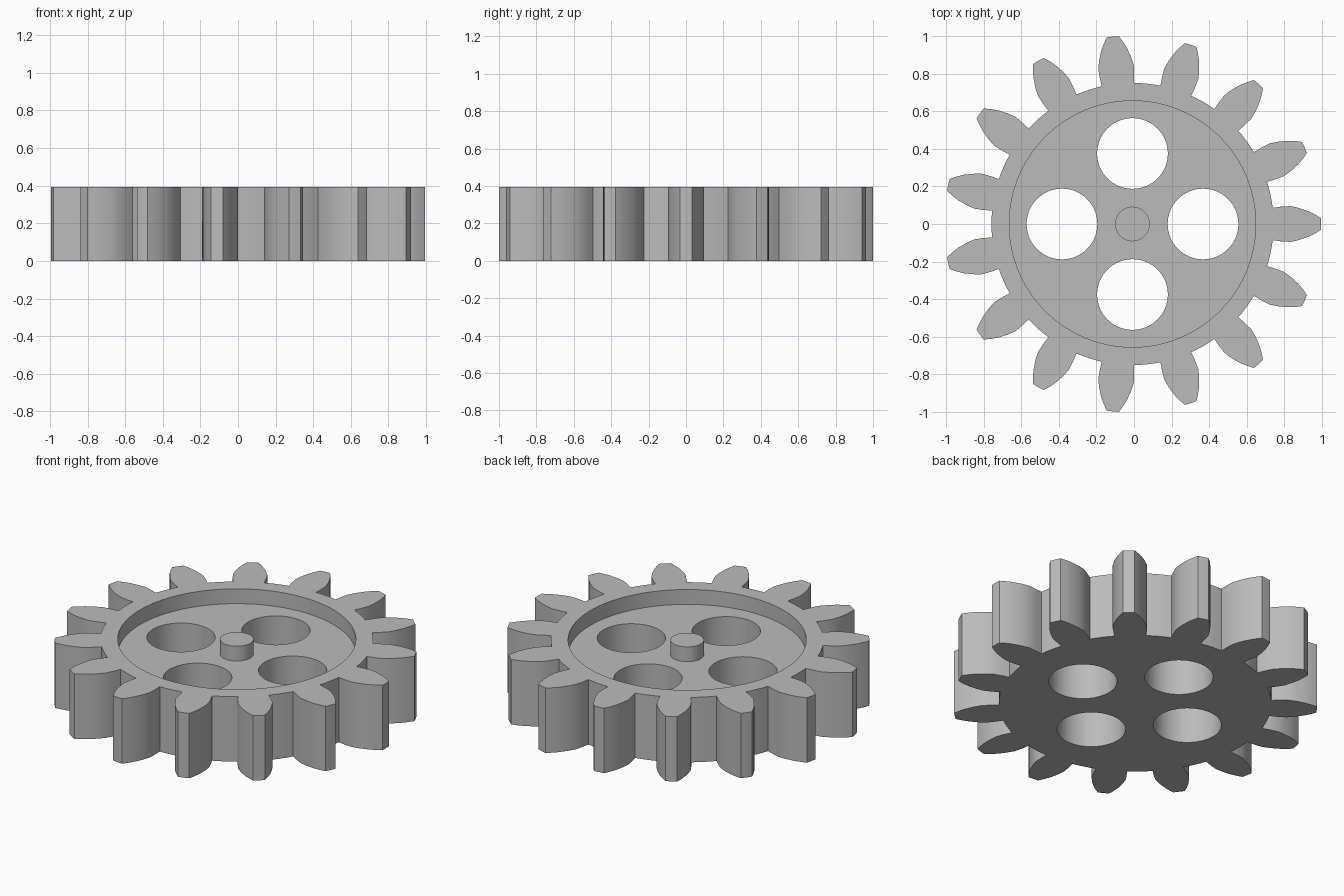
import bpy, bmesh, math
from mathutils import Vector

TEETH = 15
HEIGHT = 0.394
FLOOR = 0.304
CENTRE = Vector((-0.008, 0, 0))
ROOT_R = 0.75
# Half of one tooth, root to tip: (distance from centre, half width)
FLANK = [(0.745, 0.086), (0.79, 0.092), (0.84, 0.095), (0.885, 0.085),
         (0.933, 0.069), (0.97, 0.051), (1.001, 0.032)]

cube = bpy.data.objects.get("Cube")
if cube:
    bpy.data.objects.remove(cube, do_unlink=True)

grey = bpy.data.materials.new("mid grey")
grey.use_nodes = True
grey.diffuse_color = (0.5, 0.5, 0.5, 1)
grey.node_tree.nodes["Principled BSDF"].inputs["Base Color"].default_value = grey.diffuse_color


def prism(name, points, z0, z1):
    """Extrude a closed outline from z0 up to z1."""
    bm = bmesh.new()
    face = bm.faces.new([bm.verts.new((x, y, z0)) for x, y in points])
    top = bmesh.ops.extrude_face_region(bm, geom=[face])["geom"]
    moved = [v for v in top if isinstance(v, bmesh.types.BMVert)]
    bmesh.ops.translate(bm, verts=moved, vec=(0, 0, z1 - z0))
    bmesh.ops.recalc_face_normals(bm, faces=bm.faces)
    mesh = bpy.data.meshes.new(name)
    bm.to_mesh(mesh)
    bm.free()
    mesh.materials.append(grey)
    obj = bpy.data.objects.new(name, mesh)
    obj.location = CENTRE
    bpy.context.collection.objects.link(obj)
    return obj


def circle(radius, cx=0, cy=0, sides=96):
    steps = [math.tau * i / sides for i in range(sides)]
    return [(cx + radius * math.cos(a), cy + radius * math.sin(a)) for a in steps]


def gear_outline():
    """Teeth joined by short root arcs, anticlockwise."""
    tooth = [(r, -w) for r, w in FLANK] + [(1.002, 0)] + [(r, w) for r, w in reversed(FLANK)]
    polar = [(math.hypot(r, w), math.atan2(w, r)) for r, w in tooth]
    edge, pitch = polar[-1][1], math.tau / TEETH
    polar += [(ROOT_R, edge + (pitch - 2 * edge) * t) for t in (0.25, 0.5, 0.75)]
    return [(r * math.cos(a + k * pitch), r * math.sin(a + k * pitch))
            for k in range(TEETH) for r, a in polar]


def smooth(obj):
    bpy.ops.object.select_all(action='DESELECT')
    obj.select_set(True)
    bpy.context.view_layer.objects.active = obj
    bpy.ops.object.shade_smooth_by_angle(angle=math.radians(25))


# Toothed body, with a round recess and four through holes
body = prism("gear_body", gear_outline(), 0, HEIGHT)
cutters = [prism("recess_cutter", circle(0.655), FLOOR, HEIGHT + 0.1)]
for k in range(4):
    a = k * math.pi / 2
    ring = circle(0.188, 0.375 * math.cos(a), 0.375 * math.sin(a), 64)
    cutters.append(prism("hole_cutter", ring, -0.1, HEIGHT + 0.2))

for cutter in cutters:
    cutter.hide_render = True
    cut = body.modifiers.new("cut", 'BOOLEAN')
    cut.operation = 'DIFFERENCE'
    cut.solver = 'EXACT'
    cut.object = cutter
bpy.context.view_layer.update()
evaluated = body.evaluated_get(bpy.context.evaluated_depsgraph_get())
finished = bpy.data.meshes.new_from_object(evaluated)
body.modifiers.clear()
body.data = finished
for cutter in cutters:
    bpy.data.objects.remove(cutter, do_unlink=True)
smooth(body)

# Centre post, level with the rim
post = prism("centre_post", circle(0.092, sides=64), FLOOR - 0.01, HEIGHT)
smooth(post)
